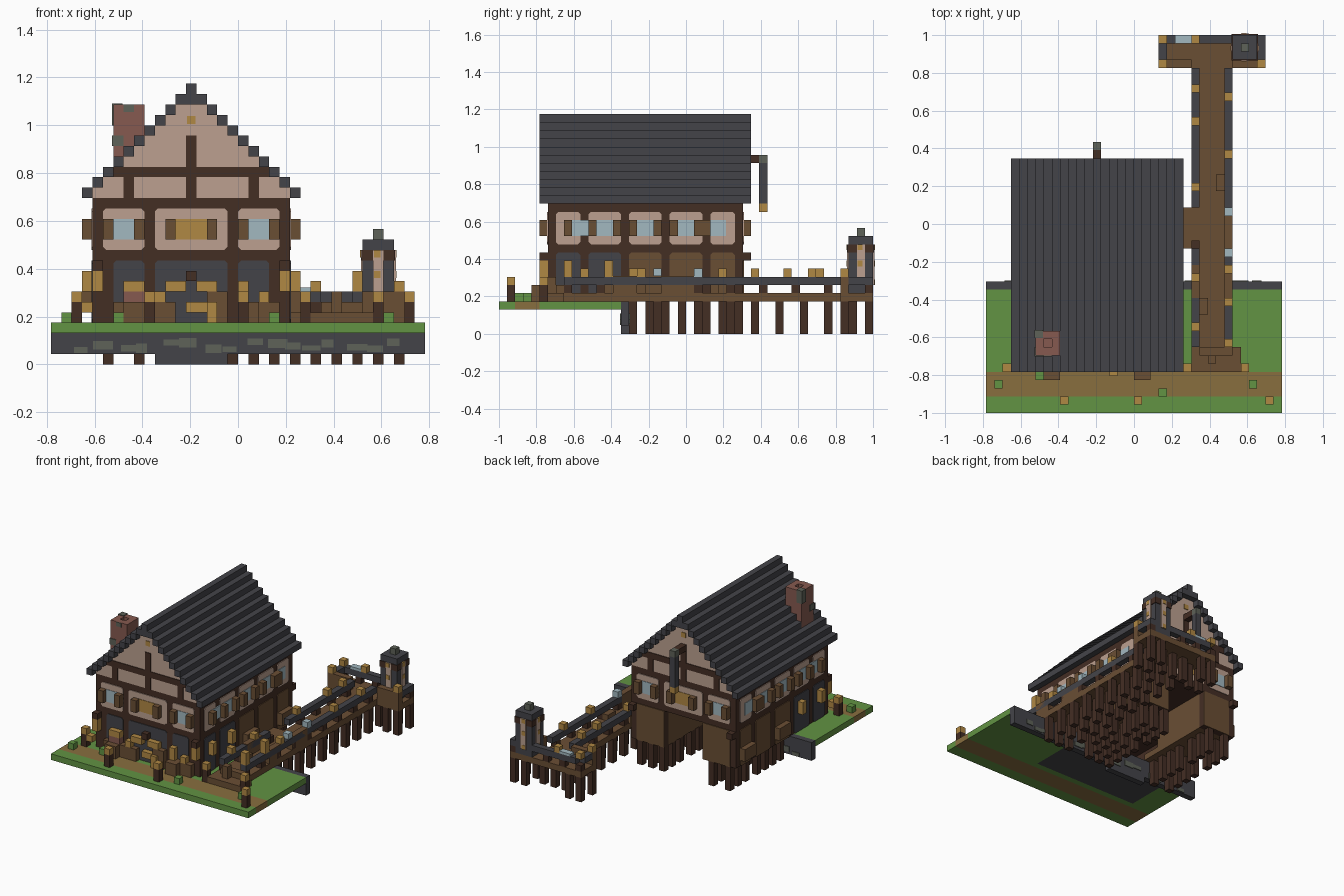
import bpy, bmesh, random
from mathutils import Vector

if "Cube" in bpy.data.objects:
    bpy.data.objects.remove(bpy.data.objects["Cube"], do_unlink=True)
random.seed(4)
U = 2 / 46                      # size of one building block
THIN = 0.12                     # thickness of painted plates, in blocks


def material(name, rgb):
    lin = [((c / 255 + 0.055) / 1.055) ** 2.4 for c in rgb] + [1]
    m = bpy.data.materials.new(name)
    m.use_nodes = True
    m.diffuse_color = lin
    m.node_tree.nodes["Principled BSDF"].inputs["Base Color"].default_value = lin
    return m


SLATE = material("slate", (68, 68, 73))
PLASTER = material("plaster", (188, 160, 144))
TIMBER = material("dark timber", (68, 46, 36))
PLANK = material("plank", (106, 78, 52))
GOLD = material("amber", (176, 136, 68))
GLASS = material("pale glass", (162, 184, 192))
GRASS = material("grass", (98, 147, 67))
BRICK = material("brick", (134, 90, 80))
DIRT = material("dirt", (136, 110, 63))
MOSS = material("mossy stone", (94, 98, 88))


def spot(x, y, z):
    return Vector(((x - 18) * U, (y - 23) * U, z * U))


def finish(name, mat, bm):
    bmesh.ops.recalc_face_normals(bm, faces=bm.faces)
    mesh = bpy.data.meshes.new(name)
    bm.to_mesh(mesh)
    bm.free()
    mesh.materials.append(mat)
    ob = bpy.data.objects.new(name, mesh)
    bpy.context.collection.objects.link(ob)


def boxes(name, mat, items):
    """One object from boxes given as x, y and z ranges in blocks."""
    bm = bmesh.new()
    for x0, x1, y0, y1, z0, z1 in items:
        lo, hi = spot(x0, y0, z0), spot(x1, y1, z1)
        for v in bmesh.ops.create_cube(bm, size=1)["verts"]:
            v.co = Vector((lo[n] if v.co[n] < 0 else hi[n]) for n in range(3))
    finish(name, mat, bm)


def cubes(name, mat, cells, z0, z1):
    boxes(name, mat, [(x, x + 1, y, y + 1, z0, z1) for x, y in cells])


# House footprint
X0, X1, Y0, Y1 = 4, 23, 6, 30


def on_wall(face, a, d, z):
    return {"front": (a, Y0 - d, z), "back": (a, Y1 + d, z),
            "left": (X1 + d, a, z), "right": (X0 - d, a, z)}[face]


def wall_box(face, a0, a1, d0, d1, z0, z1):
    p, q = on_wall(face, a0, d0, z0), on_wall(face, a1, d1, z1)
    return [v for n in range(3) for v in sorted((p[n], q[n]))]


def panel(name, mat, face, a0, a1, z0, z1, c=0.3):
    """Thin wall infill with clipped corners."""
    outline = [(a0 + c, z0), (a1 - c, z0), (a1, z0 + c), (a1, z1 - c),
               (a1 - c, z1), (a0 + c, z1), (a0, z1 - c), (a0, z0 + c)]
    bm = bmesh.new()
    f = bm.faces.new([bm.verts.new(spot(*on_wall(face, a, 0, z))) for a, z in outline])
    out = spot(*on_wall(face, 0, THIN, 0)) - spot(*on_wall(face, 0, 0, 0))
    grown = bmesh.ops.extrude_face_region(bm, geom=[f])["geom"]
    bmesh.ops.translate(bm, vec=out, verts=[g for g in grown if isinstance(g, bmesh.types.BMVert)])
    finish(name, mat, bm)


# Ground: lawn, path, floor, retaining wall
boxes("lawn", GRASS, [(0, 36, 0, 2, 3, 4), (0, 36, 5, 6, 3, 4), (0, 4, 6, 15, 3, 4), (23, 36, 6, 15, 3, 4)])
boxes("path", DIRT, [(0, 36, 2, 5, 3, 4)])
boxes("house_floor", SLATE, [(4, 23, 6, 15, 3, 4)])
boxes("retaining_wall", SLATE, [(0, 36, 15, 16, 1, 4), (10, 17, 15, 16, 0, 1)])
patches = []
for n in range(16):
    x, z, w = 2 + n * 2 + random.random(), random.uniform(1, 2), random.uniform(0.8, 2)
    patches.append((x, x + w, 15 - THIN, 16 + THIN, z, z + random.uniform(0.5, 0.95)))
boxes("wall_moss", MOSS, patches)
cubes("bushes", GRASS, [(1, 3), (6, 4), (21, 2), (32, 3)], 4, 5)
lamps = [(2, 5), (24, 5), (31, 5), (9, 1), (18, 1), (34, 1)]
cubes("lamp_posts", TIMBER, lamps, 4, 6)
cubes("lamp_lights", GOLD, lamps, 6, 7)

# House shell, hollow with an open boat bay at the back
boxes("wall_frame", TIMBER, [
    (X0, X1, Y0, Y0 + 1, 4, 16), (X0, X0 + 1, Y0 + 1, Y1 - 1, 4, 16),
    (X1 - 1, X1, Y0 + 1, Y1 - 1, 4, 16), (X0, 10, Y1 - 1, Y1, 4, 10),
    (17, X1, Y1 - 1, Y1, 4, 10), (X0, X1, Y1 - 1, Y1, 10, 16)])
boxes("upper_floors", TIMBER, [(5, 22, 7, 29, 15, 16), (5, 22, 7, 29, 10, 10.5)])
boxes("bay_docks", PLANK, [(5, 10, 16, 29, 4, 5), (17, 22, 16, 29, 4, 5),
                           (9, 10, 19, 29, 5, 10), (17, 18, 19, 29, 5, 10)])
side_bays = [(7, 10), (11, 15), (16, 20), (21, 25), (26, 29)]
end_bays = [(5, 9), (10, 17), (18, 22)]
windows, lit_windows, shutters = [], [], []
for face in ("front", "back"):
    for a, b in end_bays:
        panel("upper_panel", PLASTER, face, a, b, 11, 15)
    for a in (6, 19):
        windows.append(wall_box(face, a, a + 2, -1 - THIN, 0.2, 12, 14))
        shutters += [wall_box(face, s, s + 1, 0, 1, 12, 14) for s in (a - 1, a + 2)]
    lit_windows.append(wall_box(face, 12, 15, -1 - THIN, 0.2, 12, 14))
    shutters += [wall_box(face, s, s + 1, 0, 1, 12, 14) for s in (11, 15)]
for face in ("left", "right"):
    for n, (a, b) in enumerate(side_bays):
        panel("upper_panel", PLASTER, face, a, b, 11, 15)
        panel("lower_panel", SLATE if n < 2 else PLANK, face, a, b, 4, 10)
        s = b - 4 if n else 8
        g = 2 if n < 4 else 1.9
        windows.append(wall_box(face, s + 1, s + 1 + g, -1 - THIN, 0.2, 12, 14))
        shutters += [wall_box(face, s, s + 1, 0, 1, 12, 14)]
        if 0 < n < 4:
            shutters += [wall_box(face, s + 3, s + 4, 0, 1, 12, 14)]
for a, b in [(6, 9), (10, 17), (18, 21)]:
    panel("front_stone_panel", SLATE, "front", a, b, 4, 10)
for a, b in [(5, 10), (17, 22)]:
    panel("back_plank_panel", PLANK, "back", a, b, 4, 10, 0.1)
boxes("windows", GLASS, windows)
boxes("lit_windows", GOLD, lit_windows)
boxes("shutters", PLANK, shutters)
boxes("corner_brackets", TIMBER, [wall_box(f, a, a + 1, 0, 1, 9, 10)
                                  for f in ("front", "back") for a in (4, 22)])

# Gables and stepped roof
gable, roof = [], [(12, 15, 5, 31, 25, 26), (13, 14, 5, 31, 26, 27)]
for k in range(16, 25):
    a = k - 13
    gable += [(a + 1, 26 - a, y, y + 1, k, k + 1) for y in (Y0, Y1 - 1)]
    roof += [(a, a + 1, 5, 31, k, k + 1), (26 - a, 27 - a, 5, 31, k, k + 1)]
boxes("gables", PLASTER, gable)
boxes("stepped_roof", SLATE, roof)
beams, dots = [], []
for face in ("front", "back"):
    beams.append(wall_box(face, 6, 21, 0, THIN, 18, 19))
    beams += [wall_box(face, a, a + 1, 0, THIN, 16, 18) for a in (7, 13, 19)]
    beams.append(wall_box(face, 13, 14, 0, THIN, 19, 22))
    dots.append(wall_box(face, 13.1, 13.9, 0, THIN, 23.1, 23.9))
boxes("gable_beams", TIMBER, beams)
boxes("gable_lights", GOLD, dots)

# Chimney with an open flue
boxes("chimney", BRICK, [(6, 7, 7, 10, 18, 25), (8, 9, 7, 10, 18, 25), (7, 8, 7, 8, 18, 25),
                         (7, 8, 9, 10, 18, 25), (7, 8, 8, 9, 18, 24)])
t = THIN
boxes("chimney_moss", MOSS, [(7, 8, 7 - t, 7, 24.3, 25), (6 - t, 7, 7 - t, 8, 21, 22),
                             (6 - t, 6.9, 9.1, 10 + t, 23, 25 + t), (8.1, 9 + t, 7 - t, 7.9, 20, 21)])

# Hoist on the back gable
boxes("hoist_beam", TIMBER, [(13, 14, 30, 32, 21, 22)])
boxes("hoist_chain", SLATE, [(13, 14, 32, 33, 16, 21)])
boxes("hoist_pulley", MOSS, [(13, 14, 32, 33, 21, 22)])
boxes("hoist_hook", GOLD, [(13, 14, 32, 33, 15, 16)])

# Front terrace: benches, counters and goods
boxes("benches", PLANK, [(7, 9, 4, 5, 4, 6), (18, 20, 4, 5, 4, 6), (10, 12, 5, 6, 4, 6),
                         (15, 17, 5, 6, 4, 7), (6, 10, 5, 6, 4, 6), (18, 22, 5, 6, 4, 6)])
boxes("goods", GOLD, [(7, 9, 5, 6, 7, 8), (11, 13, 5, 6, 7, 8), (14, 16, 5, 6, 7, 8), (13, 15, 5, 6, 5, 6),
                      (15, 16, 4.5, 5, 4, 6), (18, 19, 5, 6, 6, 8), (10, 11, 5, 6, 6, 7), (20, 21, 5, 6, 6, 7)])
boxes("brick_crate", BRICK, [(7, 9, 5, 6, 6, 7)])
boxes("door_lintel", TIMBER, [(13, 14, 5, 6, 8, 9)])
boxes("corner_lanterns", GOLD, [(4, 5, 5, 6, 7, 9), (22, 23, 5, 6, 7, 9), (3, 4, 5, 6, 5, 6)])
boxes("side_lanterns", GOLD, [wall_box(f, a, a + 1, 0, 1, 7, 9)
                              for f in ("left", "right") for a in (8, 13)])
boxes("side_benches", PLANK, [wall_box(f, a, a + 3, 0, 1, 5, 7)
                              for f in ("left", "right") for a in (17, 26)])

# Jetty with its head, link to the house, rails and lanterns
boxes("jetty_deck", PLANK, [(25, 30, 5, 46, 4, 5), (21, 25, 42, 46, 4, 5),
                            (30, 34, 42, 46, 4, 5), (23, 25, 20, 25, 4, 5)])
boxes("jetty_step", PLANK, [(26, 30, 7, 8, 5, 6), (30, 31, 5, 8, 4, 5)])
boxes("jetty_rails", SLATE, [(25, 26, 8, 20, 6, 7), (25, 26, 25, 42, 6, 7), (29, 30, 8, 42, 6, 7),
                             (22, 30, 45, 46, 6, 7), (21, 22, 43, 45, 6, 7), (33, 34, 43, 46, 6, 7)])
boxes("plank_rails", PLANK, [(21, 25, 42, 43, 5, 7), (30, 34, 42, 43, 5, 7), (29, 30, 14, 17, 5, 7.1),
                             (29, 30, 20, 24, 5, 7.1), (25, 26, 14, 18, 5, 7.1)])
cubes("rail_posts", TIMBER, [(x, y) for x in (25, 29) for y in range(8, 43, 4) if (x, y) != (25, 24)], 5, 6)
boxes("head_posts", TIMBER, [(x, x + 1, 45, 46, 5, 6) for x in (21, 24, 27, 33)])
lights = [(29, y) for y in (8, 13, 17, 31, 38)] + [(25, y) for y in (10, 16, 27, 35, 39)]
cubes("rail_lights", GOLD, lights + [(21, 42), (21, 45), (25, 45), (33, 42)], 7, 8)
cubes("tall_lights", GOLD, [(29, 8), (29, 13)], 8, 9)
boxes("glass_jars", GLASS, [(23, 25, 45, 46, 7, 7.4), (29, 30, 19, 20, 7.1, 8), (29, 30, 24, 25, 7, 8)])
boxes("deck_crates", PLANK, [(27, 28, 6, 7, 5, 7), (26, 27, 12, 14, 5, 6), (28, 29, 27, 29, 5, 6)])

# Watch tower on the jetty head
boxes("tower", SLATE, [(30, 33, 43, 46, 5, 12)])
boxes("tower_cap", MOSS, [(31, 32, 44, 45, 12, 13)])
boxes("tower_band", TIMBER, [(30 - t, 33 + t, 43 - t, 46 + t, 10, 11)])
boxes("tower_strips", PLASTER, [(31, 32, 43 - 1.5 * t, 46 + 1.5 * t, 6, 11),
                                (30 - 1.5 * t, 33 + 1.5 * t, 44, 45, 6, 11)])
boxes("tower_lights", GOLD, [b for z in (6, 8.3, 10.3) for b in (
    (31.1, 31.7, 43 - 2 * t, 46 + 2 * t, z, z + 0.7), (30 - 2 * t, 33 + 2 * t, 44.1, 44.7, z, z + 0.7))])

# Piles under jetty and boat bay
piles = [(x, y) for x in (25, 27, 29) for y in range(16, 46, 3)]
piles += [(x, y) for x in (21, 23, 31, 33) for y in (42, 45)]
piles += [(x, y) for x in (5, 8, 17, 19, 21) for y in (16, 18, 20, 22, 25, 27, 29)]
piles += [(23, y) for y in (20, 22, 24)]
cubes("piles", TIMBER, piles, 0, 4)
